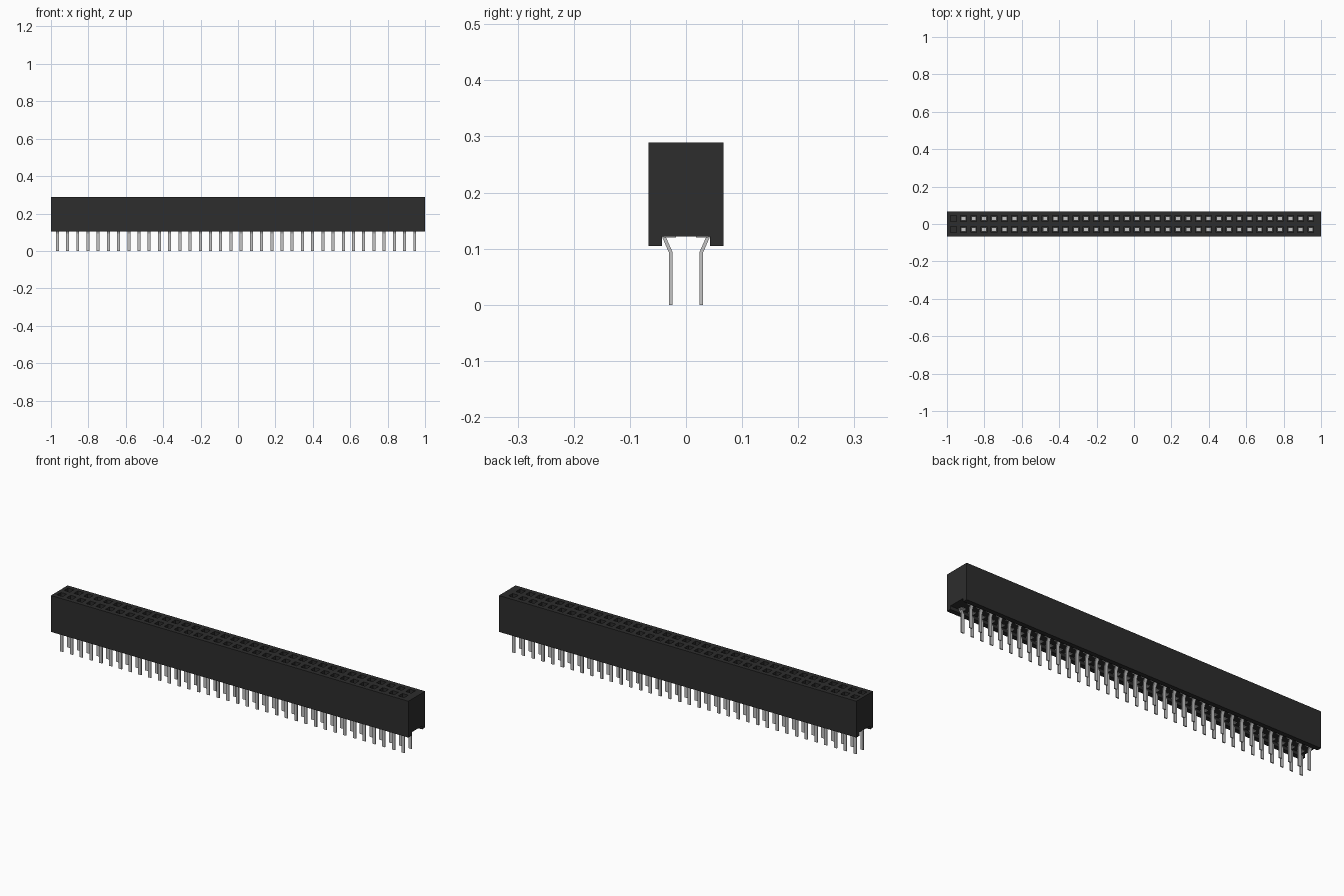
import bpy, bmesh
from mathutils import Matrix

cube = bpy.data.objects.get("Cube")
if cube:
    bpy.data.objects.remove(cube, do_unlink=True)

COLS, FIRST, PITCH = 36, -0.966, 0.0546
ROW = 0.029
TOP, BOTTOM, CEILING, FLOOR = 0.289, 0.105, 0.122, 0.15
XS = [FIRST + i * PITCH for i in range(COLS)]


def material(name, value):
    m = bpy.data.materials.new(name)
    m.use_nodes = True
    m.diffuse_color = (value, value, value, 1)
    m.node_tree.nodes["Principled BSDF"].inputs["Base Color"].default_value = m.diffuse_color
    return m


black = material("black plastic", 0.026)
metal = material("tinned metal", 0.55)


def add_box(bm, lo, hi):
    size = [b - a for a, b in zip(lo, hi)]
    mid = [(a + b) / 2 for a, b in zip(lo, hi)]
    bmesh.ops.create_cube(bm, size=1, matrix=Matrix.Translation(mid) @ Matrix.Diagonal((*size, 1)))


def add_prism(bm, profile, x0, x1):
    """Extrude a (y, z) outline along x."""
    face = bm.faces.new([bm.verts.new((x0, y, z)) for y, z in profile])
    ext = bmesh.ops.extrude_face_region(bm, geom=[face])
    verts = [v for v in ext["geom"] if isinstance(v, bmesh.types.BMVert)]
    bmesh.ops.translate(bm, verts=verts, vec=(x1 - x0, 0, 0))


def finish(name, bm, mat):
    bmesh.ops.recalc_face_normals(bm, faces=bm.faces)
    mesh = bpy.data.meshes.new(name)
    bm.to_mesh(mesh)
    bm.free()
    mesh.materials.append(mat)
    obj = bpy.data.objects.new(name, mesh)
    bpy.context.collection.objects.link(obj)
    return obj


# Housing: a long block with a channel along its underside
W, C = 0.0665, 0.043
bm = bmesh.new()
add_prism(bm, [(-W, BOTTOM), (-C, BOTTOM), (-C, CEILING), (C, CEILING),
               (C, BOTTOM), (W, BOTTOM), (W, TOP), (-W, TOP)], -1, 1)
housing = finish("housing", bm, black)

# Two rows of square sockets cut into the top
bm = bmesh.new()
for x in XS:
    for y in (-ROW, ROW):
        add_box(bm, (x - 0.016, y - 0.016, FLOOR), (x + 0.016, y + 0.016, TOP + 0.05))
cutter = finish("socket_cutter", bm, black)
cutter.hide_render = True
mod = housing.modifiers.new("sockets", 'BOOLEAN')
mod.operation, mod.solver, mod.object = 'DIFFERENCE', 'EXACT', cutter
bpy.context.view_layer.objects.active = housing
bpy.ops.object.modifier_apply(modifier=mod.name)
bpy.data.objects.remove(cutter, do_unlink=True)

# Contacts: reach up into every socket except the first column
bm = bmesh.new()
for i, x in enumerate(XS):
    height = FLOOR + 0.01 if i else FLOOR - 0.01
    for y in (-ROW, ROW):
        add_box(bm, (x - 0.013, y - 0.011, CEILING - 0.002), (x + 0.013, y + 0.011, height))
finish("contacts", bm, metal)

# Legs: flat strips that bend inward, then run straight down
LEG = [(0.0245, 0), (0.030, 0), (0.030, 0.092), (0.043, 0.122), (0.0365, 0.122), (0.0245, 0.095)]
for name, side in (("front_legs", -1), ("back_legs", 1)):
    bm = bmesh.new()
    for x in XS:
        add_prism(bm, [(side * y, z) for y, z in LEG], x - 0.008, x + 0.008)
    finish(name, bm, metal)
